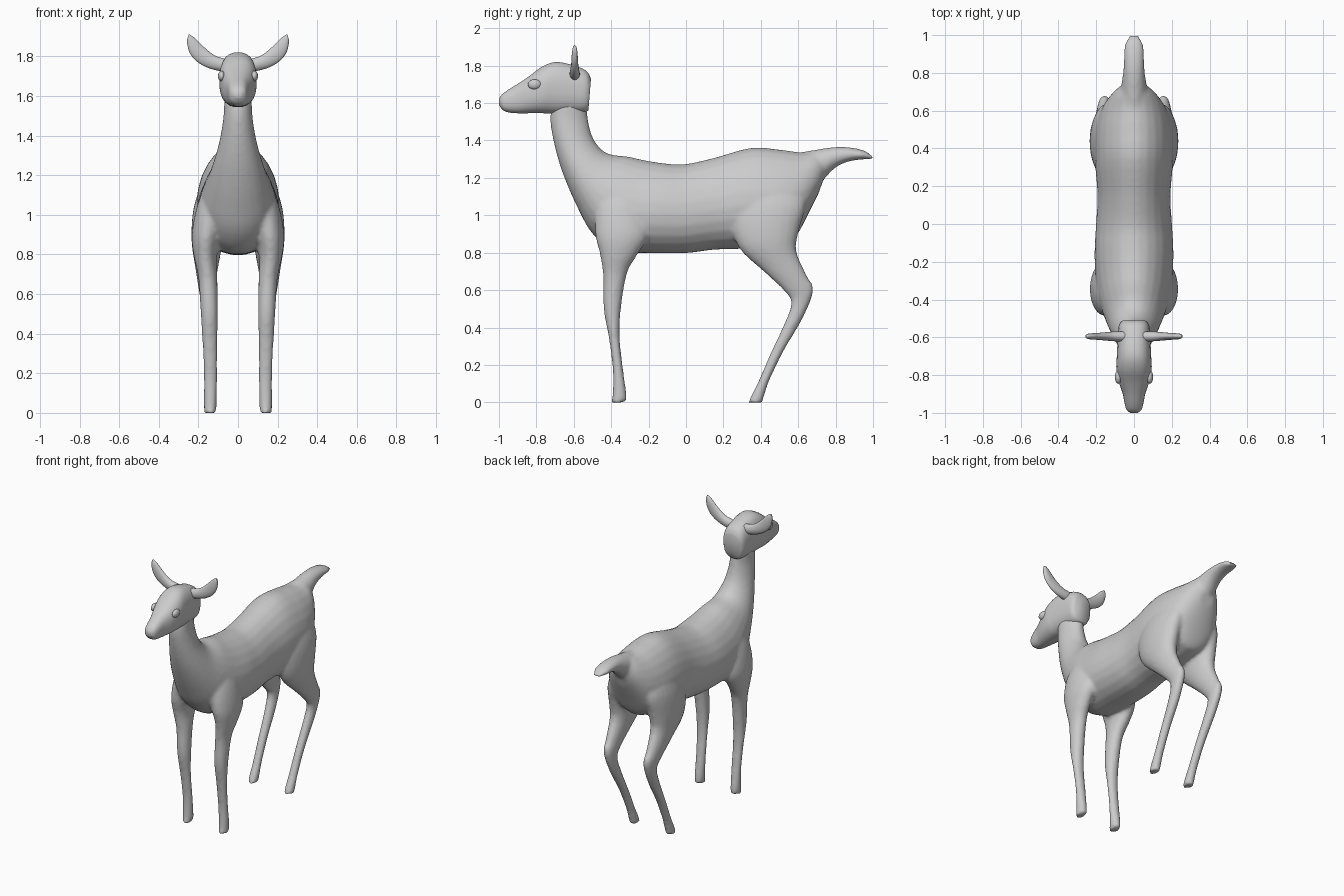
import bpy, bmesh, math
from mathutils import Vector


def spline(a, b, c, d, t):
    """Catmull-Rom point between b and c."""
    return 0.5 * (2 * b + (c - a) * t + (2 * a - 5 * b + 4 * c - d) * t * t
                  + (3 * b - a - 3 * c + d) * t ** 3)


def loft(bm, sections, sides=24, steps=4, egg=0.0, power=1.0, flip=1):
    """Skin through sections (end point, opposite end point, half-width vector)."""
    secs = [[Vector(v) for v in s] for s in sections]
    n = len(secs)
    rows = []
    for i in range(n - 1):
        four = [secs[max(0, min(n - 1, i + k))] for k in (-1, 0, 1, 2)]
        for j in range(steps):
            rows.append([spline(*(f[m] for f in four), j / steps) for m in range(3)])
    rows.append(secs[-1])
    rings = []
    for p, q, b in rows:
        centre, a = (p + q) / 2, (p - q) / 2
        ring = []
        for k in range(sides):
            t = math.tau * (k + 0.5) / sides
            c, s = math.cos(t), math.sin(t)
            c = math.copysign(abs(c) ** power, c)
            s = math.copysign(abs(s) ** power, s)
            v = centre + a * c + b * s * (1 - egg * c)
            ring.append(bm.verts.new((v.x * flip, v.y, v.z)))
        rings.append(ring)
    for r0, r1 in zip(rings, rings[1:]):
        for k in range(sides):
            m = (k + 1) % sides
            bm.faces.new((r0[k], r0[m], r1[m], r1[k]))
    bm.faces.new(rings[0])
    bm.faces.new(rings[-1])


def side_profile(rows):
    """Rows of (y, z, y, z, half width) on the centre plane."""
    return [((0, a, b), (0, c, d), (w, 0, 0)) for a, b, c, d, w in rows]


def leg_profile(rows):
    """Rows of (front y, z, back y, z, x centre, half width)."""
    return [((x, a, b), (x, c, d), (w, 0, 0)) for a, b, c, d, x, w in rows]


def finish(name, bm):
    bmesh.ops.recalc_face_normals(bm, faces=bm.faces[:])
    me = bpy.data.meshes.new(name)
    bm.to_mesh(me)
    bm.free()
    me.polygons.foreach_set("use_smooth", [True] * len(me.polygons))
    ob = bpy.data.objects.new(name, me)
    bpy.context.collection.objects.link(ob)
    return ob


# Torso and neck, from the throat back to the rump
torso = side_profile([
    (-.53, 1.62, -.72, 1.59, .07), (-.525, 1.52, -.725, 1.49, .072),
    (-.50, 1.42, -.695, 1.34, .092), (-.455, 1.355, -.65, 1.20, .12),
    (-.40, 1.325, -.58, 1.04, .15), (-.31, 1.315, -.50, .90, .18),
    (-.22, 1.295, -.38, .81, .20), (-.10, 1.277, -.20, .797, .208),
    (0, 1.275, 0, .797, .20), (.15, 1.308, .15, .815, .192),
    (.35, 1.362, .30, .82, .205), (.50, 1.352, .43, .84, .205),
    (.62, 1.337, .53, .86, .185), (.70, 1.34, .59, .89, .15),
    (.745, 1.31, .66, 1.02, .10), (.755, 1.25, .71, 1.12, .05)])
# Tail
tail = side_profile([
    (.60, 1.335, .66, 1.12, .08), (.70, 1.352, .735, 1.19, .07),
    (.80, 1.366, .80, 1.255, .058), (.88, 1.363, .87, 1.287, .054),
    (.95, 1.347, .94, 1.298, .05), (.985, 1.325, .98, 1.30, .036),
    (1.003, 1.308, 1.003, 1.30, .018)])
# Front leg with shoulder
front_leg = leg_profile([
    (-.42, 1.20, -.26, 1.20, .09, .05), (-.48, 1.05, -.22, 1.05, .13, .075),
    (-.485, .90, -.20, .90, .158, .075), (-.46, .79, -.26, .79, .165, .058),
    (-.443, .67, -.315, .69, .152, .048), (-.441, .50, -.345, .52, .145, .044),
    (-.412, .34, -.355, .36, .142, .038), (-.392, .18, -.338, .19, .139, .034),
    (-.392, .06, -.32, .06, .14, .033), (-.40, -.003, -.316, .002, .14, .031)])
# Hind leg with thigh and hock
hind_leg = leg_profile([
    (.30, 1.16, .60, 1.18, .11, .07), (.24, 1.0, .64, 1.06, .14, .085),
    (.28, .83, .605, .92, .155, .08), (.42, .695, .59, .81, .158, .06),
    (.525, .595, .645, .68, .158, .042), (.562, .53, .682, .60, .155, .034),
    (.525, .42, .625, .45, .15, .032), (.45, .26, .52, .27, .145, .029),
    (.39, .12, .448, .12, .142, .029), (.355, .05, .425, .055, .141, .031),
    (.332, .0, .408, -.002, .141, .031)])

bm = bmesh.new()
loft(bm, torso, egg=.12)
loft(bm, tail)
for sx in (1, -1):
    loft(bm, front_leg, flip=sx)
    loft(bm, hind_leg, flip=sx)
body = finish("body_and_legs", bm)
fuse = body.modifiers.new("fuse", 'REMESH')
fuse.mode = 'VOXEL'
fuse.voxel_size = .012
fuse.use_smooth_shade = True
blend = body.modifiers.new("blend", 'SMOOTH')
blend.factor = .5
blend.iterations = 6

# Head, from the nape to the nose
bm = bmesh.new()
loft(bm, side_profile([
    (-.508, 1.73, -.522, 1.56, .065), (-.535, 1.775, -.55, 1.548, .082),
    (-.62, 1.808, -.63, 1.543, .088), (-.70, 1.82, -.72, 1.543, .092),
    (-.77, 1.795, -.77, 1.545, .094), (-.84, 1.743, -.84, 1.545, .08),
    (-.90, 1.703, -.90, 1.545, .06), (-.95, 1.672, -.95, 1.55, .05),
    (-.985, 1.645, -.98, 1.563, .04), (-1.0, 1.622, -1.0, 1.59, .02)]), power=.8)
finish("head", bm)

# Ears: flat leaves spreading up and out (upper x, z, lower x, z, half thickness)
ear = [(.04, 1.785, .05, 1.72, .028), (.10, 1.797, .105, 1.728, .026),
       (.14, 1.82, .16, 1.745, .022), (.18, 1.855, .21, 1.775, .018),
       (.215, 1.89, .243, 1.815, .016), (.24, 1.908, .256, 1.86, .012),
       (.25, 1.909, .256, 1.887, .006)]
for side, sx in (("left", 1), ("right", -1)):
    bm = bmesh.new()
    loft(bm, [((a, -.595, b), (c, -.595, d), (0, t, 0)) for a, b, c, d, t in ear], flip=sx)
    finish(side + "_ear", bm)
    # Eye
    bm = bmesh.new()
    bmesh.ops.create_uvsphere(bm, u_segments=16, v_segments=10, radius=1)
    bmesh.ops.scale(bm, vec=(.018, .036, .027), verts=bm.verts)
    bmesh.ops.translate(bm, vec=(sx * .083, -.81, 1.70), verts=bm.verts)
    finish(side + "_eye", bm)
